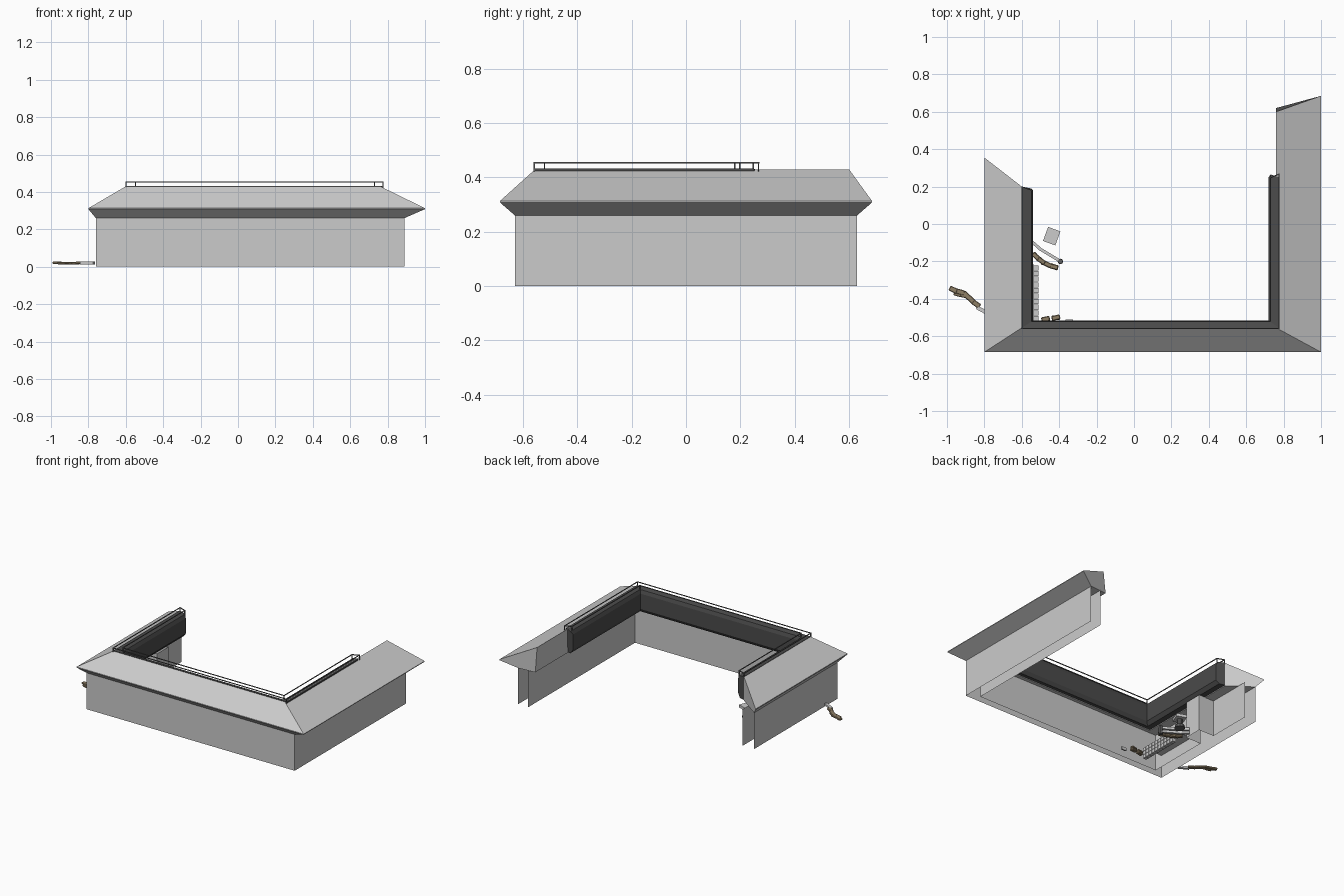
import bpy, bmesh, math, random
from mathutils import Vector, Matrix

if "Cube" in bpy.data.objects:
    bpy.data.objects.remove(bpy.data.objects["Cube"])

random.seed(4)


def material(name, rgb):
    m = bpy.data.materials.new(name)
    m.diffuse_color = (*rgb, 1)
    m.use_nodes = True
    m.node_tree.nodes["Principled BSDF"].inputs["Base Color"].default_value = m.diffuse_color
    return m


DARK = material("dark_panel", (0.07, 0.07, 0.07))
BAG = material("sackcloth", (0.27, 0.21, 0.13))
METAL = material("dark_metal", (0.12, 0.12, 0.12))


def finish(bm, name, mat=None):
    me = bpy.data.meshes.new(name)
    bm.to_mesh(me)
    bm.free()
    ob = bpy.data.objects.new(name, me)
    bpy.context.collection.objects.link(ob)
    if mat:
        me.materials.append(mat)
    return ob


def u_path(xl, xr, yf, yl, yr, z):
    """U-shaped path open to the back: left end, two front corners, right end."""
    return [Vector(p) for p in ((xl, yl, z), (xl, yf, z), (xr, yf, z), (xr, yr, z))]


def u_solid(name, rings, mat=None):
    """Closed section swept round the U, capped at both ends."""
    bm = bmesh.new()
    vs = [[bm.verts.new(p) for p in u_path(*r)] for r in rings]
    n = len(vs)
    for i in range(n):
        a, b = vs[i], vs[(i + 1) % n]
        for k in range(3):
            bm.faces.new((a[k], a[k + 1], b[k + 1], b[k]))
    for k in (0, 3):
        bm.faces.new([v[k] for v in vs])
    bmesh.ops.recalc_face_normals(bm, faces=bm.faces)
    return finish(bm, name, mat)


def sheet_wall(name, pts, top):
    """Single-sheet wall standing along a plan line."""
    bm = bmesh.new()
    cols = [(bm.verts.new((x, y, 0)), bm.verts.new((x, y, top))) for x, y in pts]
    for a, b in zip(cols, cols[1:]):
        bm.faces.new((a[0], b[0], b[1], a[1]))
    return finish(bm, name)


def add_box(bm, c, size, rot=0.0):
    m = Matrix.Translation(c) @ Matrix.Rotation(rot, 4, 'Z') @ Matrix.Diagonal((*size, 1))
    return bmesh.ops.create_cube(bm, size=1, matrix=m)["verts"]


def box(name, c, size, rot=0.0, mat=None):
    bm = bmesh.new()
    add_box(bm, c, size, rot)
    return finish(bm, name, mat)


def bar(bm, a, b, t):
    d = Vector(b) - Vector(a)
    m = (Matrix.Translation((Vector(a) + Vector(b)) / 2)
         @ d.to_track_quat('Z', 'Y').to_matrix().to_4x4()
         @ Matrix.Diagonal((t, t, d.length + t, 1)))
    bmesh.ops.create_cube(bm, size=1, matrix=m)


def bag_row(name, path, step, size, layers=1, mat=BAG):
    """Low-poly bags laid end to end along a line."""
    bm = bmesh.new()
    for a, b in zip(path, path[1:]):
        a, b = Vector(a), Vector(b)
        d = b - a
        n = max(1, round(d.length / step))
        for l in range(layers):
            for i in range(n):
                p = a + d * ((i + 0.5) / n)
                z = 0.012 + l * size[2] + size[2] / 2 + random.uniform(-.002, .002)
                rot = math.atan2(d.y, d.x) + random.uniform(-.15, .15)
                v = add_box(bm, (p.x, p.y, z), size, rot)
                es = list({e for q in v for e in q.link_edges})
                bmesh.ops.bevel(bm, geom=es, offset=size[2] * .25, segments=1, affect='EDGES')
    return finish(bm, name, mat)


# walls: outer shell and inner lining with a projecting pier on the left
sheet_wall("outer_wall", [(-.76, .315), (-.76, -.63), (.89, -.63), (.89, .63)], .262)
sheet_wall("inner_wall", [(-.67, .315), (-.67, 0), (-.55, 0), (-.55, -.13), (-.67, -.13),
                          (-.67, -.58), (.81, -.58), (.81, .63)], .262)

# roof: soffit, eave, slope and inner drop
u_solid("roof", [(-.76, .89, -.63, .315, .63, .26),
                 (-.80, 1.0, -.685, .355, .685, .308),
                 (-.80, 1.0, -.685, .355, .685, .313),
                 (-.60, .76, -.555, .20, .60, .43),
                 (-.60, .76, -.555, .20, .62, .26)])

# dark panel band along the inside of the roof
u_solid("inner_fascia", [(-.60, .775, -.555, .20, .25, .432),
                         (-.55, .73, -.523, .19, .265, .425),
                         (-.54, .72, -.515, .18, .25, .40),
                         (-.54, .72, -.515, .18, .25, .29),
                         (-.56, .735, -.53, .19, .26, .265),
                         (-.60, .775, -.555, .20, .25, .265)], DARK)

# twin safety rails with posts and end ties
bm = bmesh.new()
outer = u_path(-.598, .775, -.558, .198, .267, .454)
inner = u_path(-.548, .73, -.521, .18, .247, .454)
for path in (outer, inner):
    for a, b in zip(path, path[1:]):
        bar(bm, a, b, .005)
    for p in path:
        bar(bm, p, (p.x, p.y, .42), .005)
for k in (0, 3):
    bar(bm, outer[k], inner[k], .005)
finish(bm, "safety_rail", METAL)

# low block wall and ledge in the left recess
bm = bmesh.new()
for i in range(10):
    for l in range(3):
        add_box(bm, (-.525, -.505 + i * .03, .015 + l * .026), (.027, .027, .024))
finish(bm, "block_wall")
box("recess_ledge", (-.60, -.367, .09), (.13, .30, .02))

# rows of bags inside and outside
bag_row("inner_bags", [(-.54, -.16), (-.48, -.21), (-.41, -.235)], .045, (.045, .026, .016), 2)
bag_row("corner_bags", [(-.50, -.512), (-.39, -.497)], .045, (.045, .026, .016), 2)
bag_row("outer_bags", [(-.985, -.345), (-.91, -.37), (-.83, -.44)], .042, (.045, .028, .014))
bag_row("outer_bags_second", [(-.96, -.37), (-.89, -.385)], .04, (.042, .026, .012))
box("outer_plank", (-.805, -.465, .02), (.08, .02, .014), -.5)
box("corner_plate", (-.345, -.515, .012), (.04, .01, .02))

# curved barrier with end post
bm = bmesh.new()
pts = [(-.54, -.10), (-.50, -.135), (-.45, -.165), (-.40, -.195)]
for a, b in zip(pts, pts[1:]):
    for z in (.02, .045):
        bar(bm, (*a, z), (*b, z), .016)
finish(bm, "curved_barrier")
bm = bmesh.new()
bmesh.ops.create_cone(bm, cap_ends=True, segments=8, radius1=.015, radius2=.013, depth=.06,
                      matrix=Matrix.Translation((-.394, -.20, .03)))
finish(bm, "barrier_post", METAL)

# stool: tilted seat block on a round dark base
box("stool_seat", (-.44, -.065, .075), (.07, .08, .02), -.35)
bm = bmesh.new()
for z, r, h in ((.01, .035, .02), (.042, .02, .046)):
    bmesh.ops.create_cone(bm, cap_ends=True, segments=10, radius1=r, radius2=r * .9, depth=h,
                          matrix=Matrix.Translation((-.44, -.065, z)))
finish(bm, "stool_base", METAL)
